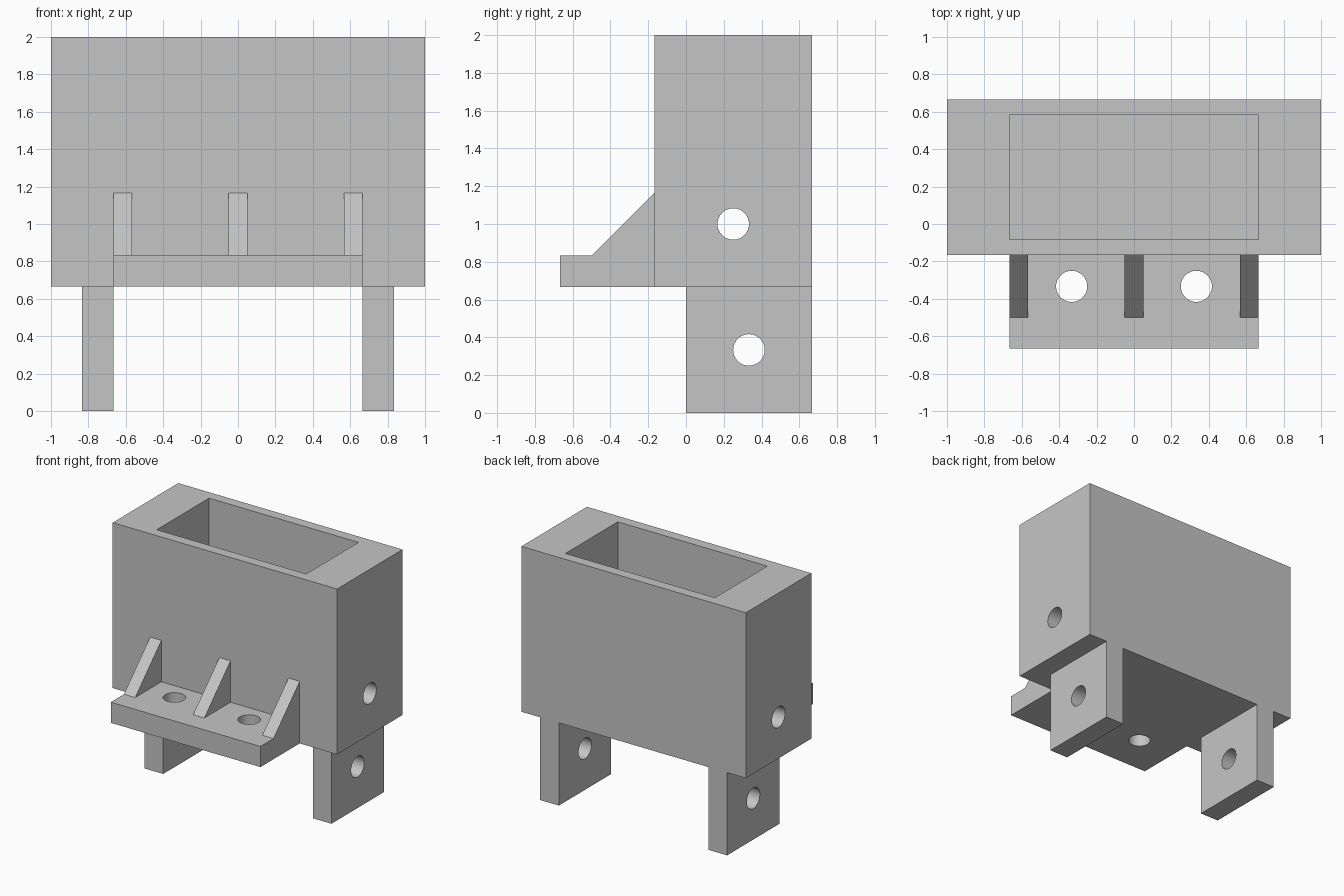
import bpy
import bmesh
from mathutils import Matrix, Vector

if "Cube" in bpy.data.objects:
    bpy.data.objects.remove(bpy.data.objects["Cube"], do_unlink=True)

U = 1 / 6          # design module: every main size is a multiple of this
HOLE_R = U / 2

grey = bpy.data.materials.new("plain grey")
grey.use_nodes = True
grey.diffuse_color = (0.56, 0.56, 0.56, 1)
grey.node_tree.nodes["Principled BSDF"].inputs["Base Color"].default_value = (0.56, 0.56, 0.56, 1)


def make_object(name, bm):
    bmesh.ops.recalc_face_normals(bm, faces=bm.faces)
    mesh = bpy.data.meshes.new(name)
    bm.to_mesh(mesh)
    bm.free()
    mesh.materials.append(grey)
    obj = bpy.data.objects.new(name, mesh)
    bpy.context.collection.objects.link(obj)
    return obj


def box(name, low, high):
    low, high = Vector(low), Vector(high)
    bm = bmesh.new()
    bmesh.ops.create_cube(bm, size=1)
    bmesh.ops.scale(bm, vec=high - low, verts=bm.verts)
    bmesh.ops.translate(bm, vec=(low + high) / 2, verts=bm.verts)
    return make_object(name, bm)


def cylinder(name, centre, axis, length):
    turn = Vector((0, 0, 1)).rotation_difference(Vector(axis)).to_matrix().to_4x4()
    bm = bmesh.new()
    bmesh.ops.create_cone(bm, cap_ends=True, segments=40, radius1=HOLE_R, radius2=HOLE_R,
                          depth=length, matrix=Matrix.Translation(centre) @ turn)
    return make_object(name, bm)


def select_only(obj):
    bpy.ops.object.select_all(action="DESELECT")
    obj.select_set(True)
    bpy.context.view_layer.objects.active = obj


def cut(obj, *cutters):
    select_only(obj)
    for cutter in cutters:
        mod = obj.modifiers.new("cut", "BOOLEAN")
        mod.operation = "DIFFERENCE"
        mod.solver = "EXACT"
        mod.object = cutter
        bpy.ops.object.modifier_apply(modifier=mod.name)
        bpy.data.objects.remove(cutter, do_unlink=True)
    bpy.ops.object.shade_smooth_by_angle(angle=0.5)


# Body: a block with an open pocket and a cross hole through both ends
body = box("body", (-1, -U, 4 * U), (1, 4 * U, 2))
cut(body,
    box("pocket_cutter", (-4 * U, -U / 2, 5 * U), (4 * U, 3.5 * U, 2.2)),
    cylinder("cross_hole_cutter", (0, 1.5 * U, 1), (1, 0, 0), 3))

# Legs: a drilled lug under each end
for side, name in ((-1, "right_leg"), (1, "left_leg")):
    x = side * 4.5 * U
    leg = box(name, (x - U / 2, 0, 0), (x + U / 2, 4 * U, 4 * U))
    cut(leg, cylinder("leg_hole_cutter", (x, 2 * U, 2 * U), (1, 0, 0), 1))

# Front shelf with two bolt holes
shelf = box("front_shelf", (-4 * U, -4 * U, 4 * U), (4 * U, -U, 5 * U))
cut(shelf, *[cylinder("bolt_hole_cutter", (side * 2 * U, -2 * U, 4.5 * U), (0, 0, 1), 1)
             for side in (-1, 1)])

# Triangular ribs bracing the shelf against the body
RIB = 0.1
for name, x in (("right_rib", -4 * U), ("middle_rib", -RIB / 2), ("left_rib", 4 * U - RIB)):
    bm = bmesh.new()
    profile = [(-U, 5 * U), (-3 * U, 5 * U), (-U, 7 * U)]
    face = bm.faces.new([bm.verts.new((x, y, z)) for y, z in profile])
    side = bmesh.ops.extrude_face_region(bm, geom=[face])
    verts = [v for v in side["geom"] if isinstance(v, bmesh.types.BMVert)]
    bmesh.ops.translate(bm, vec=(RIB, 0, 0), verts=verts)
    make_object(name, bm)
